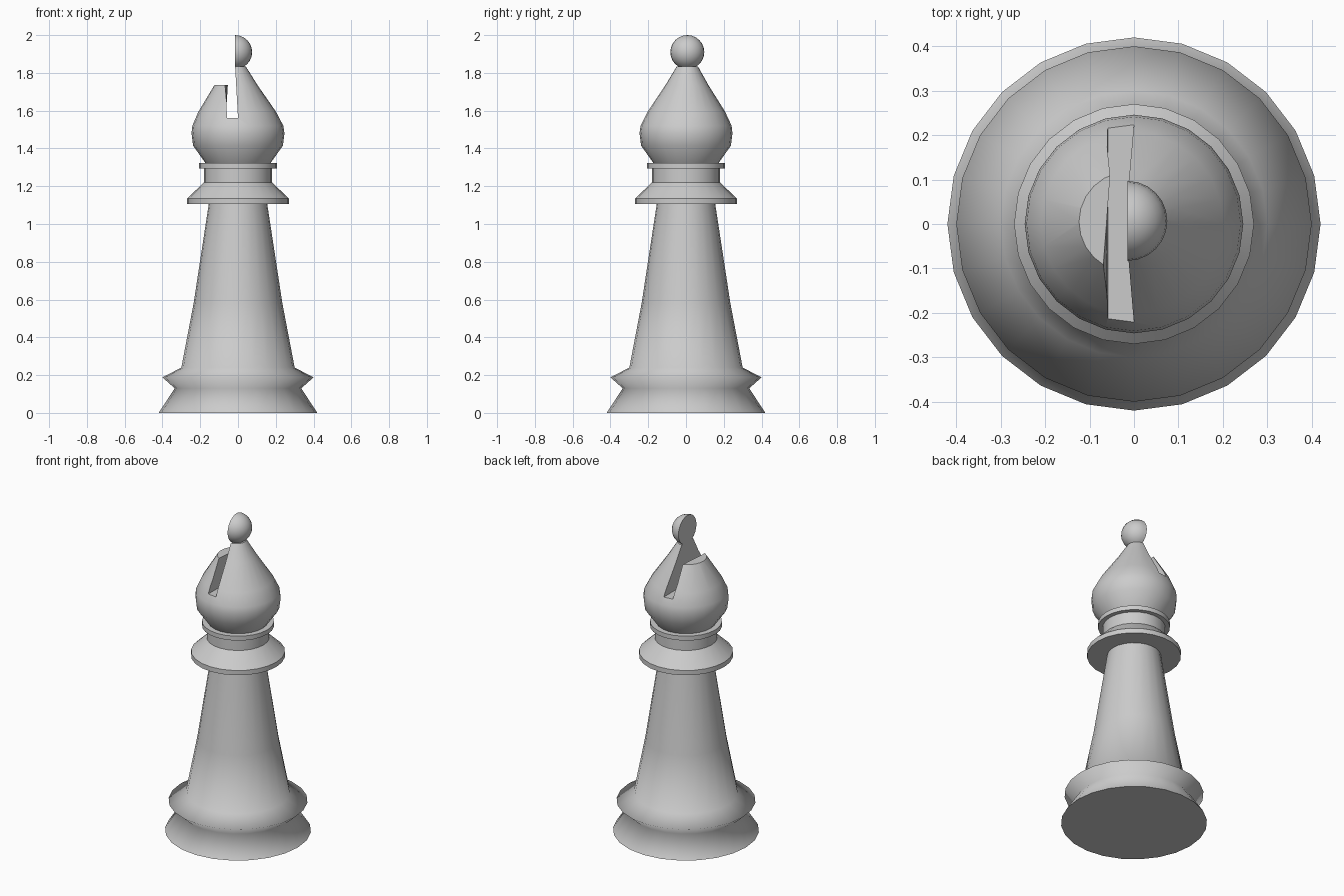
import bpy, bmesh, math

if "Cube" in bpy.data.objects:
    bpy.data.objects.remove(bpy.data.objects["Cube"])

SEGMENTS = 24


def lean(z):
    # slight sideways drift of the upper head
    t = max(0.0, min(1.0, (z - 1.5) / 0.33))
    return -0.015 * t, 0.007 * t


def make_object(name, bm):
    bmesh.ops.recalc_face_normals(bm, faces=bm.faces)
    mesh = bpy.data.meshes.new(name)
    bm.to_mesh(mesh)
    bm.free()
    ob = bpy.data.objects.new(name, mesh)
    bpy.context.collection.objects.link(ob)
    return ob


def lathe(name, profile):
    # revolve (radius, height) points; radius 0 makes a pole
    bm = bmesh.new()
    rings = []
    for r, z in profile:
        dx, dy = lean(z)
        n = SEGMENTS if r > 0 else 1
        rings.append([bm.verts.new((dx + r * math.cos(2 * math.pi * i / SEGMENTS),
                                    dy + r * math.sin(2 * math.pi * i / SEGMENTS), z))
                      for i in range(n)])
    for a, b in zip(rings, rings[1:]):
        for i in range(SEGMENTS):
            j = (i + 1) % SEGMENTS
            quad = [a[i % len(a)], a[j % len(a)], b[j % len(b)], b[i % len(b)]]
            bm.faces.new(list(dict.fromkeys(quad)))
    return make_object(name, bm)


def smooth(ob, degrees):
    bpy.ops.object.select_all(action='DESELECT')
    ob.select_set(True)
    bpy.context.view_layer.objects.active = ob
    bpy.ops.object.shade_smooth_by_angle(angle=math.radians(degrees))


# base and tapering body
body = lathe("body", [(0, 0), (0.42, 0), (0.335, 0.13), (0.40, 0.188), (0.30, 0.24),
                      (0.235, 0.58), (0.155, 1.105)])
smooth(body, 115)

# collar rings
collar = lathe("collar", [(0.155, 1.105), (0.27, 1.105), (0.27, 1.135), (0.18, 1.22),
                          (0.18, 1.295), (0.207, 1.295), (0.207, 1.323), (0.17, 1.323)])
smooth(collar, 35)

# head with ball finial
head_profile = [(0, 1.322), (0.172, 1.322), (0.238, 1.415), (0.246, 1.48), (0.241, 1.52),
                (0.205, 1.595), (0.113, 1.737), (0.057, 1.833)]
for k in range(11):
    a = math.radians(-60 + 15 * k)
    r = 0.09 * math.cos(a) if k < 10 else 0
    head_profile.append((r, 1.91 + 0.09 * math.sin(a)))
head = lathe("head", head_profile)

# stepped cutter for the slot and the missing side of the tip
bm = bmesh.new()
loops = []
for y in (-0.3, 0.0, 0.3):
    section = [(0, 1.56), (-0.015, 1.83), (-0.015, 2.1), (-0.5, 2.1), (-0.5, 1.737),
               (-0.062 + 0.077 * y, 1.737), (-0.059, 1.56)]
    loops.append([bm.verts.new((x, y, z)) for x, z in section])
for a, b in zip(loops, loops[1:]):
    for i in range(len(a)):
        j = (i + 1) % len(a)
        bm.faces.new((a[i], a[j], b[j], b[i]))
bm.faces.new(loops[0])
bm.faces.new(loops[-1])
bmesh.ops.triangulate(bm, faces=bm.faces)
cutter = make_object("slot_cutter", bm)
cutter.hide_render = True

cut = head.modifiers.new("slot", 'BOOLEAN')
cut.operation = 'DIFFERENCE'
cut.solver = 'EXACT'
cut.object = cutter
bpy.context.view_layer.objects.active = head
bpy.ops.object.modifier_apply(modifier=cut.name)
bpy.data.objects.remove(cutter)
smooth(head, 40)
